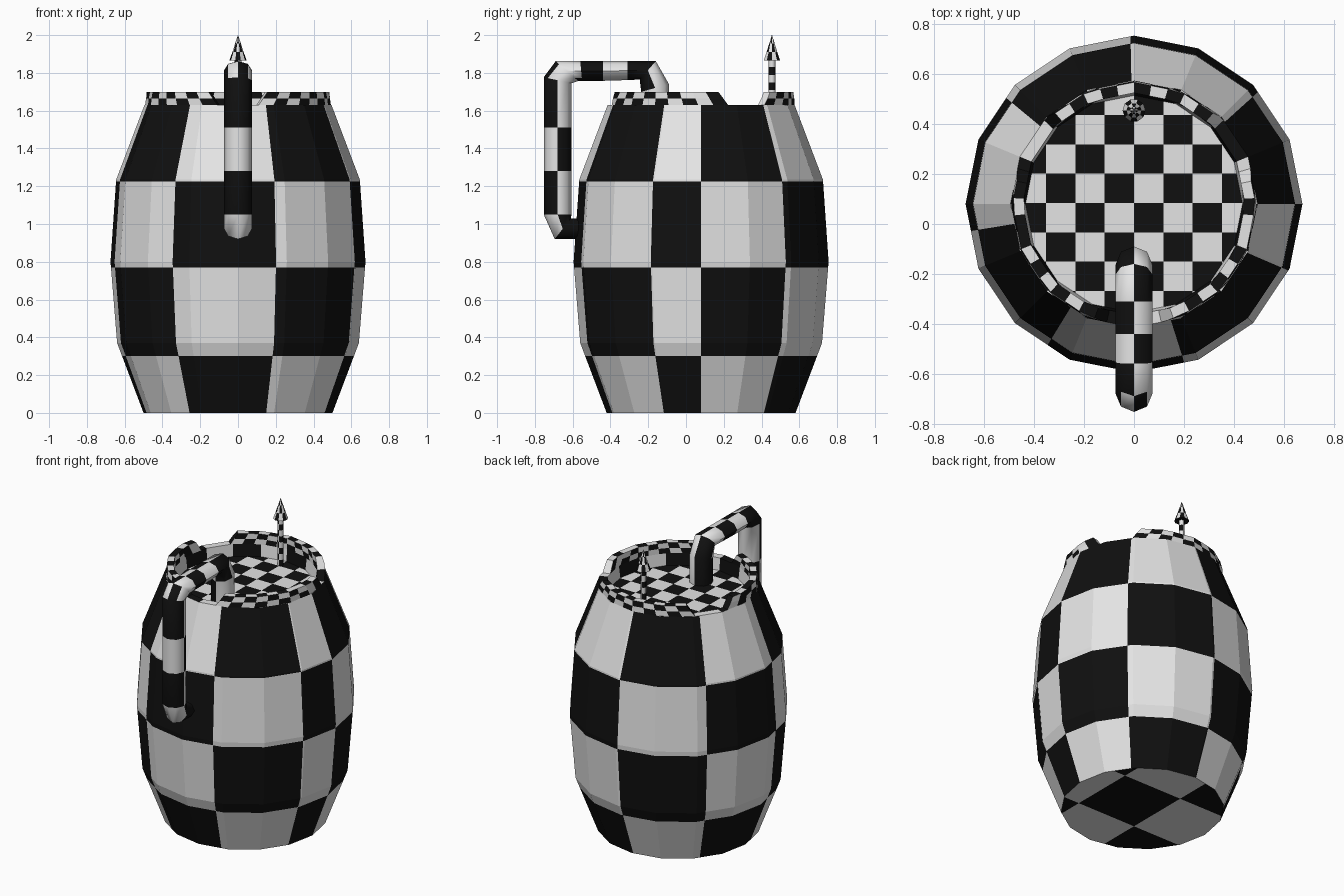
import bpy, bmesh, math
from math import sin, cos, pi, radians, degrees, floor
from mathutils import Vector

if "Cube" in bpy.data.objects:
    bpy.data.objects.remove(bpy.data.objects["Cube"])

CY = 0.08          # barrel axis in y
SIDES = 16
STEP, START = 49.1, 377.6   # angular checker width and phase (degrees)
ROWS = (0.30, 0.77, 1.225)  # checker row heights


def material(name, v):
    m = bpy.data.materials.new(name)
    m.diffuse_color = (v, v, v, 1)
    m.use_nodes = True
    m.node_tree.nodes["Principled BSDF"].inputs["Base Color"].default_value = m.diffuse_color
    return m


MATS = [material("white", 0.78), material("black", 0.005)]


def finish(bm, name, rule, smooth=None):
    """Turn a bmesh into an object; rule(centre, normal) -> True for white."""
    bmesh.ops.recalc_face_normals(bm, faces=bm.faces)
    for f in bm.faces:
        f.material_index = 0 if rule(f.calc_center_median(), f.normal) else 1
    me = bpy.data.meshes.new(name)
    bm.to_mesh(me)
    bm.free()
    for m in MATS:
        me.materials.append(m)
    ob = bpy.data.objects.new(name, me)
    bpy.context.collection.objects.link(ob)
    if smooth:
        bpy.context.view_layer.objects.active = ob
        ob.select_set(True)
        bpy.ops.object.shade_smooth_by_angle(angle=radians(smooth))
        ob.select_set(False)
    return ob


def skin(bm, rings, closed=True, caps=False):
    """Join successive rings of points with quads."""
    vs = [[bm.verts.new(p) for p in r] for r in rings]
    n = len(vs[0])
    for a, b in zip(vs, vs[1:]):
        for i in range(n if closed else n - 1):
            j = (i + 1) % n
            bm.faces.new((a[i], a[j], b[j], b[i]))
    if caps:
        bm.faces.new(vs[0])
        bm.faces.new(vs[-1])


def cut(bm, co, no):
    geom = bm.verts[:] + bm.edges[:] + bm.faces[:]
    bmesh.ops.bisect_plane(bm, geom=geom, dist=1e-5, plane_co=co, plane_no=no)


def circle(r, z, n=SIDES, cx=0, cy=CY):
    return [(cx + r * cos(2 * pi * i / n), cy + r * sin(2 * pi * i / n), z) for i in range(n)]


def phi_of(c):
    """Angle from the front toward +x, with the seam on +x."""
    p = degrees(math.atan2(c.x, CY - c.y))
    return p if p >= 90 else p + 360


# Barrel shell: lathe with lip and recessed inner wall
bm = bmesh.new()
profile = [(0.50, 0), (0.64, 0.37), (0.675, 0.80), (0.645, 1.235), (0.495, 1.63),
           (0.445, 1.63), (0.435, 1.55)]
skin(bm, [circle(r, z) for r, z in profile])
for k in range(-5, 2):
    a = radians(START + STEP * k)
    cut(bm, (0, CY, 0), (cos(a), sin(a), 0))
for z in ROWS:
    cut(bm, (0, 0, z), (0, 0, 1))


def shell_rule(c, n):
    if Vector((c.x, c.y - CY)).length < 0.485 and c.z > 1.5:
        return floor(phi_of(c) / 22.5) % 2 == 0
    return (floor((phi_of(c) - START) / STEP) + sum(c.z > z for z in ROWS)) % 2 == 0


finish(bm, "barrel_shell", shell_rule)


# Checkered discs: underside and recessed lid
def disc(name, r, z, cell, ox, oy, up):
    bm = bmesh.new()
    bm.faces.new([bm.verts.new(p) for p in circle(r, z)])
    for i in range(-6, 7):
        cut(bm, (ox + i * cell, 0, 0), (1, 0, 0))
        cut(bm, (0, oy + i * cell, 0), (0, 1, 0))
    ob = finish(bm, name, lambda c, n: (floor((c.x - ox) / cell) + floor((c.y - oy) / cell)) % 2 == 1)
    if (ob.data.polygons[0].normal.z > 0) != up:
        ob.data.flip_normals()


disc("barrel_base", 0.50, 0.0, 0.44, -0.10, -0.12, False)
disc("barrel_lid", 0.436, 1.55, 0.1175, 0.0, 0.084 - 0.1175, True)


# Raised rim in three pieces with sloped ends
def poly_r(r, a):
    """Radius of the 16-sided outline at angle a (degrees)."""
    w = 360 / SIDES
    return r * cos(radians(w / 2)) / cos(radians(a % w - w / 2))


def rim_point(r, a, z):
    q = poly_r(r, a)
    return (q * cos(radians(a)), CY + q * sin(radians(a)), z)


N = 10
for p, centre in enumerate((90, 210, 330)):
    bm = bmesh.new()
    rings = []
    for i in range(N + 1):
        t = 2 * i / N - 1
        lo, mid, hi = (centre + h * t for h in (47, 44, 41))
        rings.append([rim_point(0.495, lo, 1.63), rim_point(0.493, mid, 1.665),
                      rim_point(0.488, hi, 1.70), rim_point(0.445, hi, 1.70),
                      rim_point(0.445, mid, 1.665), rim_point(0.445, lo, 1.63)])
    skin(bm, rings, caps=True)

    def rim_rule(c, n):
        tier = 0 if c.z < 1.66 else 1 if c.z < 1.69 else 2
        return (floor(phi_of(c) / 9) + tier) % 2 == 0
    finish(bm, "rim_%d" % (p + 1), rim_rule)

# Handle pipe: (outer y, outer z, inner y, inner z) stations, oval section
stations = [(-0.55, 0.92, -0.55, 1.03), (-0.695, 0.92, -0.61, 1.03), (-0.753, 1.05, -0.606, 1.05),
            (-0.753, 1.28, -0.606, 1.28), (-0.753, 1.51, -0.606, 1.51),
            (-0.753, 1.777, -0.606, 1.745), (-0.69, 1.862, -0.57, 1.757),
            (-0.56, 1.862, -0.55, 1.757), (-0.44, 1.862, -0.44, 1.758), (-0.31, 1.862, -0.31, 1.762),
            (-0.16, 1.862, -0.245, 1.765), (-0.09, 1.74, -0.237, 1.70), (-0.09, 1.55, -0.237, 1.55)]
rings = []
for oy, oz, iy, iz in stations:
    o, i = Vector((0, oy, oz)), Vector((0, iy, iz))
    mid, half = (o + i) / 2, (o - i) / 2
    rings.append([mid + half * cos(pi * k / 4) + Vector((0.074 * sin(pi * k / 4), 0, 0)) for k in range(8)])
bm = bmesh.new()
skin(bm, rings, caps=True)


def pipe_rule(c, n):
    if c.z > 1.75:
        return (floor((c.y + 0.57) / 0.13) + (c.x > 0)) % 2 == 0
    if c.y > -0.3:
        return (c.z < 1.66) == (c.x > 0)
    front = c.y < -0.68
    return (min(floor((c.z - 1.05) / 0.23), 2) + front) % 2 == 0


finish(bm, "handle_pipe", pipe_rule, 60)

# Thin rod with pointed tip
PY = 0.455
bm = bmesh.new()
skin(bm, [circle(0.018, 1.55 + 0.04 * i, 8, 0, PY) for i in range(9)], caps=True)
finish(bm, "rod", lambda c, n: (floor((c.z - 1.55) / 0.04) + (c.x > 0)) % 2 == 0, 60)

bm = bmesh.new()
skin(bm, [circle(r, z, 10, 0, PY) for r, z in ((0.046, 1.865), (0.03, 1.91), (0.015, 1.956), (0.001, 2.0))],
     caps=True)
finish(bm, "rod_tip", lambda c, n: (floor((c.z - 1.865) / 0.045)
       + floor(degrees(math.atan2(c.y - PY, c.x)) / 36)) % 2 == 0)
